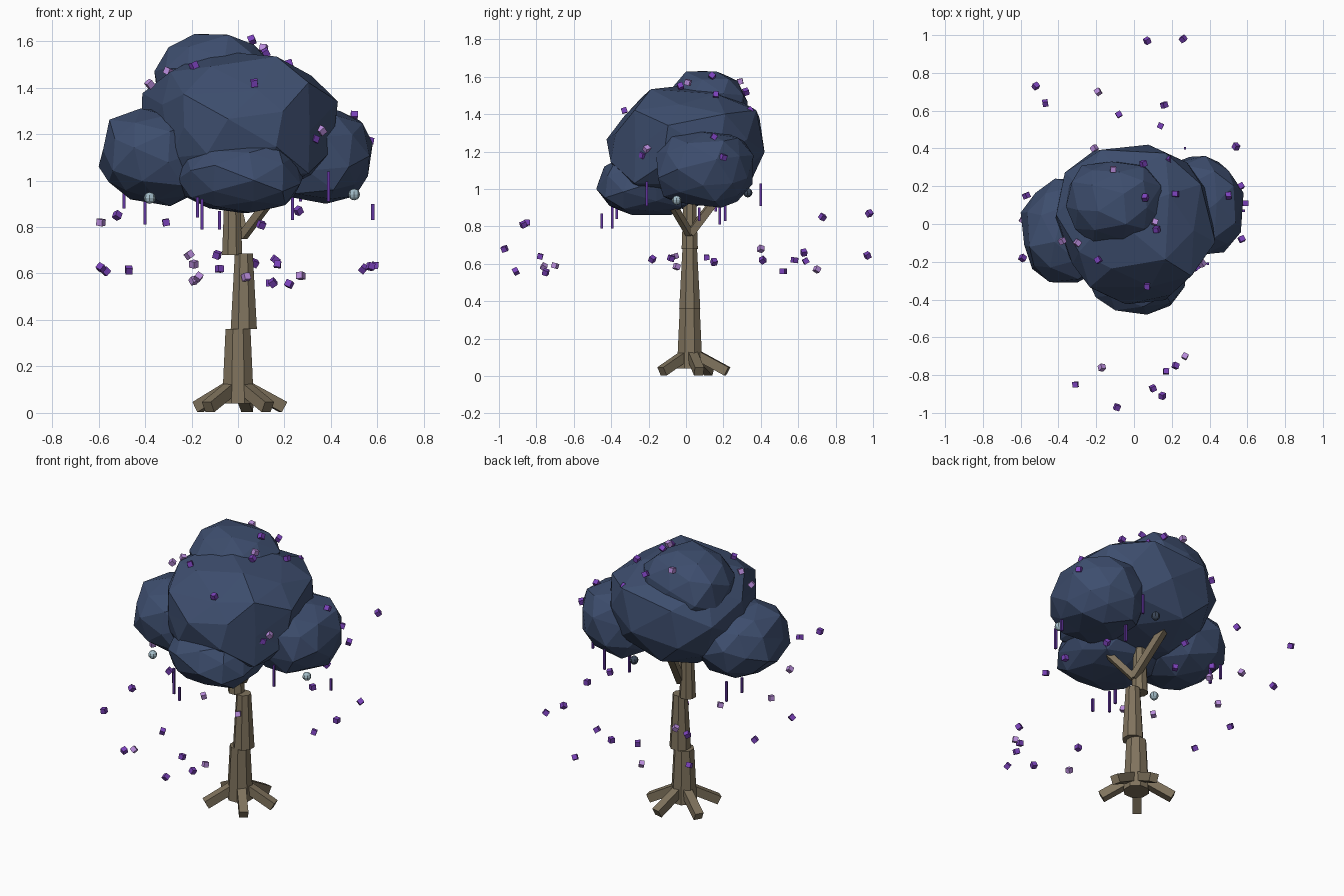
import bpy, bmesh, math, random
from mathutils import Matrix, Vector, Euler

random.seed(4)
default = bpy.data.objects.get("Cube")
if default:
    bpy.data.objects.remove(default, do_unlink=True)


def make_material(name, color):
    mat = bpy.data.materials.new(name)
    mat.use_nodes = True
    rgba = (*color, 1)
    mat.diffuse_color = rgba
    mat.node_tree.nodes["Principled BSDF"].inputs["Base Color"].default_value = rgba
    return mat


leaf = make_material("night_blue_leaf", (.047, .075, .155))
bark = make_material("brown_bark", (.215, .172, .11))
purple = make_material("purple_petal", (.2, .055, .5))
violet = make_material("violet_strand", (.12, .035, .34))
lavender = make_material("lavender_petal", (.5, .27, .73))
pale = make_material("pale_lantern", (.37, .51, .58))
dim = make_material("dim_lantern", (.045, .065, .1))


def finish(name, bm, mat):
    bmesh.ops.recalc_face_normals(bm, faces=bm.faces)
    mesh = bpy.data.meshes.new(name)
    bm.to_mesh(mesh)
    bm.free()
    mesh.materials.append(mat)
    obj = bpy.data.objects.new(name, mesh)
    bpy.context.collection.objects.link(obj)


def random_turn():
    return Euler([random.uniform(0, math.pi) for _ in range(3)]).to_matrix().to_4x4()


def foliage(name, low, high, boxiness=.85, slopes=()):
    """Faceted clump filling the bounds; each slope (normal, point) flattens one side."""
    bm = bmesh.new()
    bmesh.ops.create_icosphere(bm, subdivisions=2, radius=1, matrix=random_turn())
    for v in bm.verts:
        v.co = Vector([math.copysign(abs(c) ** boxiness, c) for c in v.co])
        v.co *= random.uniform(.94, 1.06)
    for axis in range(3):
        values = [v.co[axis] for v in bm.verts]
        start, span = min(values), max(values) - min(values)
        for v in bm.verts:
            v.co[axis] = low[axis] + (v.co[axis] - start) / span * (high[axis] - low[axis])
    for normal, point in slopes:
        n = Vector(normal).normalized()
        for v in bm.verts:
            v.co -= n * max(0, n.dot(v.co - Vector(point)))
    finish(name, bm, leaf)


def trunk_section(name, x, z_low, z_high, r_low, r_high):
    bm = bmesh.new()
    place = Matrix.Translation((x, .02, (z_low + z_high) / 2))
    bmesh.ops.create_cone(bm, cap_ends=True, segments=8, radius1=r_low, radius2=r_high,
                          depth=z_high - z_low,
                          matrix=place @ Matrix.Rotation(math.pi / 8, 4, 'Z'))
    finish(name, bm, bark)


def bar(name, start, end, width):
    """Square beam between two points."""
    start, end = Vector(start), Vector(end)
    run = end - start
    turn = run.to_track_quat('Z', 'Y').to_matrix().to_4x4()
    size = Matrix.Diagonal((width, width, run.length, 1))
    bm = bmesh.new()
    bmesh.ops.create_cube(bm, size=1,
                          matrix=Matrix.Translation((start + end) / 2) @ turn @ size)
    finish(name, bm, bark)


def petals(name, places, mat):
    bm = bmesh.new()
    for p in places:
        bmesh.ops.create_cube(bm, size=.029, matrix=Matrix.Translation(p) @ random_turn())
    finish(name, bm, mat)


def lanterns(name, places, mat):
    bm = bmesh.new()
    for p in places:
        bmesh.ops.create_uvsphere(bm, u_segments=8, v_segments=6, radius=.025,
                                  matrix=Matrix.Translation(p))
    finish(name, bm, mat)


# Canopy clumps
foliage("main_canopy", (-.42, -.48, .94), (.43, .42, 1.56), .8, [
    ((0, -.73, .68), (0, -.46, 1.25)),
    ((0, -.79, -.61), (0, -.47, 1.2)),
    ((-.41, -.91, 0), (.08, -.48, 0)),
    ((.68, -.74, 0), (.08, -.48, 0)),
    ((-.8, -.6, 0), (-.23, -.34, 0)),
    ((.52, 0, .85), (.22, 0, 1.51))])
foliage("crown_canopy", (-.36, -.12, 1.2), (.15, .33, 1.63))
foliage("right_canopy", (-.6, -.31, .89), (-.13, .24, 1.31))
foliage("left_canopy", (.1, -.16, .9), (.58, .36, 1.32), .8)
foliage("front_canopy", (-.26, -.48, .86), (.29, .05, 1.19), .8)

# Stacked, offset trunk sections
trunk_section("lower_trunk", 0, .04, .36, .074, .058)
trunk_section("middle_trunk", .025, .36, .685, .061, .042)
trunk_section("upper_trunk", -.025, .68, 1, .047, .034)

# Forked branches
bar("front_branch", (.02, .02, .76), (.17, -.1, .96), .034)
bar("back_branch", (.02, .02, .76), (-.05, .24, 1.05), .04)

# Five uneven roots around the base
for degrees in (13, 78, 150, 230, 310):
    out = Matrix.Rotation(math.radians(degrees), 3, 'Z') @ Vector((1, 0, 0))
    hub = Vector((0, .025, 0))
    bar("root", hub + out * .04 + Vector((0, 0, .11)),
        hub + out * .2 + Vector((0, 0, .025)), .05)

# Drifting petals and petals resting on the canopy
petals("drifting_purple_petals", [
    (.07, .97, .645), (.26, .98, .87), (-.52, .73, .85), (-.47, .64, .615),
    (.16, .63, .66), (-.08, .58, .62), (.14, .52, .56), (.54, .41, .62),
    (-.57, .15, .61), (.57, -.08, .63), (.59, .11, .635), (-.59, -.18, .625),
    (-.31, -.85, .82), (-.09, -.97, .68), (.1, -.87, .81), (.15, -.91, .56),
    (.17, -.78, .64), (.22, -.75, .555)], purple)
petals("drifting_lavender_petals", [
    (-.19, .7, .57), (-.21, .4, .68), (-.59, .02, .82), (-.17, -.76, .585),
    (.27, -.7, .59), (-.19, -.06, .64), (.035, -.05, .585)], lavender)
petals("resting_purple_petals", [
    (.06, .14, 1.605), (.05, .32, 1.52), (.22, .16, 1.505), (.12, -.03, 1.55),
    (-.19, -.19, 1.495), (.07, -.33, 1.42), (.18, .34, 1.42), (.5, .15, 1.28),
    (.565, .2, 1.17), (.33, -.23, 1.18)], purple)
petals("resting_lavender_petals", [
    (-.11, .29, 1.575), (.11, .01, 1.57), (-.38, -.09, 1.415),
    (-.3, -.1, 1.47), (.36, -.21, 1.215)], lavender)

# Hanging strands: x, y, top, bottom
strands = bmesh.new()
for x, y, top, bottom in [
        (-.08, -.45, .87, .79), (-.155, -.395, .92, .79), (-.175, -.37, .93, .84),
        (.39, -.21, 1.04, .91), (.235, .21, .94, .83), (-.4, .18, .93, .81),
        (-.49, .16, .97, .88), (.58, .07, .9, .83), (.27, .4, 1.03, .91)]:
    place = Matrix.Translation((x, y, (top + bottom) / 2))
    bmesh.ops.create_cube(strands, size=1,
                          matrix=place @ Matrix.Diagonal((.013, .013, top - bottom, 1)))
finish("hanging_strands", strands, violet)

# Small round lanterns under the leaves
lanterns("pale_lanterns", [(-.38, -.28, .925), (.5, -.05, .94)], pale)
lanterns("dim_lanterns", [(.12, .33, .98), (.07, -.06, .93)], dim)
